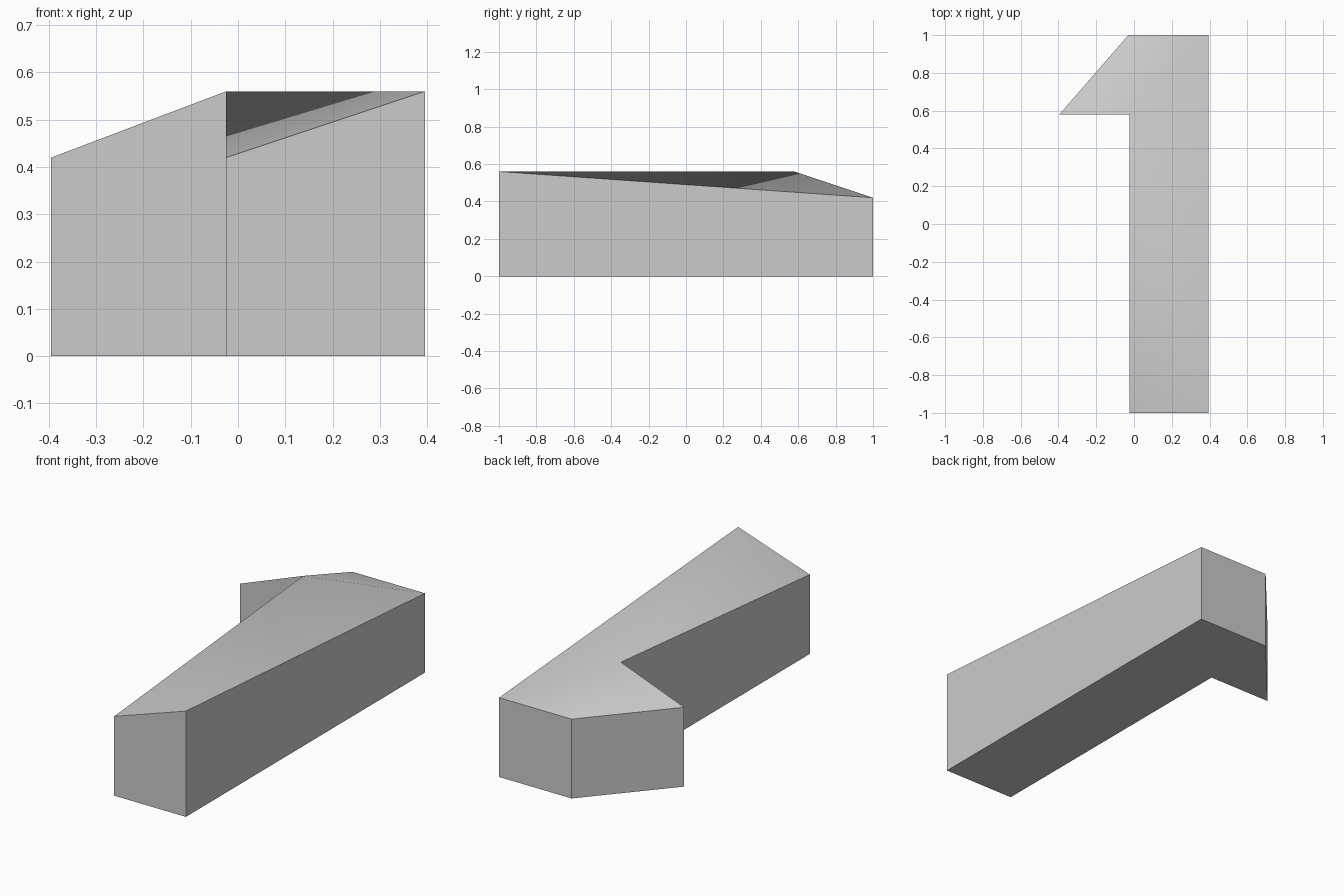
import bpy
import bmesh
import math

cube = bpy.data.objects.get("Cube")
if cube:
    bpy.data.objects.remove(cube, do_unlink=True)

LOW, HIGH = 0.42, 0.56

# Single plain grey
grey = bpy.data.materials.new("light_grey")
grey.use_nodes = True
color = (0.6, 0.6, 0.6, 1.0)
grey.diffuse_color = color
grey.node_tree.nodes["Principled BSDF"].inputs["Base Color"].default_value = color

# Hooked bar outline: x, y and the height of the top at each corner
outline = [
    (-0.025, -1.0, LOW),    # front, inner corner
    (0.395, -1.0, HIGH),    # front, outer corner
    (0.395, 1.0, LOW),      # back, outer corner
    (-0.03, 1.0, LOW),      # back, start of the slanted side
    (-0.395, 0.58, LOW),    # tip of the hook
    (-0.025, 0.58, HIGH),   # inside corner of the hook
]

bm = bmesh.new()
base = [bm.verts.new((x, y, 0)) for x, y, z in outline]
top = [bm.verts.new(p) for p in outline]

# Walls and underside
count = len(outline)
for i in range(count):
    j = (i + 1) % count
    bm.faces.new((base[i], base[j], top[j], top[i]))
bm.faces.new(base[::-1])

# Sloped top, fanned out from the raised inside corner
for i in range(count - 2):
    bm.faces.new((top[-1], top[i], top[i + 1]))

mesh = bpy.data.meshes.new("hooked_bar")
bm.to_mesh(mesh)
bm.free()
mesh.materials.append(grey)
bar = bpy.data.objects.new("hooked_bar", mesh)
bpy.context.collection.objects.link(bar)

# Blend the top facets, keep the walls crisp
bpy.ops.object.select_all(action="DESELECT")
bar.select_set(True)
bpy.context.view_layer.objects.active = bar
bpy.ops.object.shade_smooth_by_angle(angle=math.radians(45))
